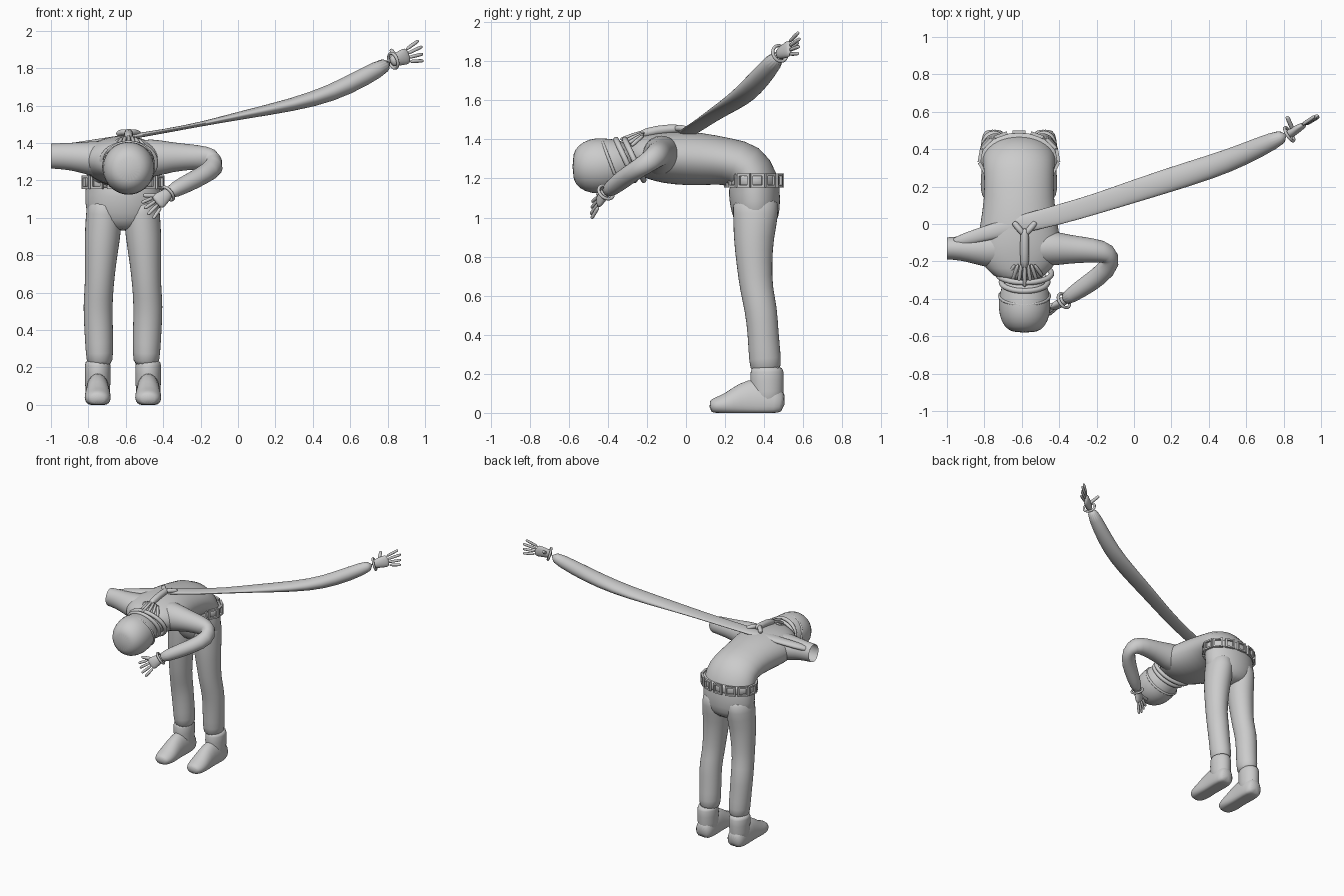
import bpy, bmesh, math
from mathutils import Vector, Matrix

default_cube = bpy.data.objects.get("Cube")
if default_cube:
    bpy.data.objects.remove(default_cube, do_unlink=True)

grey = bpy.data.materials.new("plain_grey")
grey.use_nodes = True
grey.diffuse_color = (0.6, 0.6, 0.6, 1)
grey.node_tree.nodes["Principled BSDF"].inputs["Base Color"].default_value = (0.6, 0.6, 0.6, 1)

X, Y, Z = Vector((1, 0, 0)), Vector((0, 1, 0)), Vector((0, 0, 1))
MID = -0.615     # centre line of the body
HEAD = -0.585    # centre line of the head


def finish(name, bm, levels=1):
    """Turn a bmesh into a smooth shaded object."""
    bmesh.ops.recalc_face_normals(bm, faces=bm.faces)
    mesh = bpy.data.meshes.new(name)
    bm.to_mesh(mesh)
    bm.free()
    mesh.materials.append(grey)
    mesh.polygons.foreach_set("use_smooth", [levels > 0] * len(mesh.polygons))
    obj = bpy.data.objects.new(name, mesh)
    bpy.context.collection.objects.link(obj)
    if levels:
        obj.modifiers.new("smooth", "SUBSURF").levels = levels
        obj.modifiers["smooth"].render_levels = levels
    return obj


def loft(name, rings, side, sides=16, cap_start=True, cap_end=True, floor=None):
    """Skin elliptical rings (x, y, z, half width along side, half depth)."""
    bm = bmesh.new()
    points = [Vector(r[:3]) for r in rings]
    loops = []
    for i, ring in enumerate(rings):
        tangent = (points[min(i + 1, len(points) - 1)] - points[max(i - 1, 0)]).normalized()
        u = (side - tangent * side.dot(tangent)).normalized()
        v = tangent.cross(u)
        loop = []
        for k in range(sides):
            a = math.tau * k / sides
            p = points[i] + u * ring[3] * math.cos(a) + v * ring[4] * math.sin(a)
            if floor is not None:
                p.z = max(p.z, floor)
            loop.append(bm.verts.new(p))
        loops.append(loop)
    for low, high in zip(loops, loops[1:]):
        for k in range(sides):
            j = (k + 1) % sides
            bm.faces.new((low[k], low[j], high[j], high[k]))
    if cap_start:
        bm.faces.new(loops[0])
    if cap_end:
        bm.faces.new(loops[-1])
    return finish(name, bm)


def tube(name, points, radius, sides=8):
    """Round rod with one radius, tapering slightly at the tip."""
    path = [Vector(p) for p in points]
    rings = [(*p, radius, radius) for p in path]
    rings.append((*(path[-1] + (path[-1] - path[-2]) * 0.15), radius * 0.6, radius * 0.6))
    direction = path[-1] - path[0]
    return loft(name, rings, Z if abs(direction.normalized().z) < 0.8 else X, sides)


def ring_band(name, centre, normal, rx, ry, thick, major=32, minor=8, turn=0.0, levels=1):
    """Torus around a normal; four major segments make a square frame."""
    side = X if abs(normal.normalized().x) < 0.6 else Y
    n = normal.normalized()
    u = (side - n * side.dot(n)).normalized()
    v = n.cross(u)
    bm = bmesh.new()
    grid = []
    for i in range(major):
        a = math.tau * i / major + turn
        spoke = u * rx * math.cos(a) + v * ry * math.sin(a)
        out = spoke.normalized()
        grid.append([bm.verts.new(Vector(centre) + spoke
                     + (out * math.cos(b) + n * math.sin(b)) * thick)
                     for b in (math.tau * (k + 0.5) / minor for k in range(minor))])
    for i in range(major):
        for k in range(minor):
            a, b, j = grid[i], grid[(i + 1) % major], (k + 1) % minor
            bm.faces.new((a[k], a[j], b[j], b[k]))
    return finish(name, bm, levels)


def hand(name, wrist, tip, spread, thumb):
    """Palm, four spread fingers, thumb and cuff."""
    wrist, tip, thumb = Vector(wrist), Vector(tip), Vector(thumb)
    length = (tip - wrist).length
    d = (tip - wrist).normalized()
    s = (spread - d * spread.dot(d)).normalized()
    palm = [(*(wrist + d * length * t), w, h) for t, w, h in
            ((-0.1, 0.032, 0.026), (0.15, 0.036, 0.024), (0.38, 0.047, 0.02), (0.55, 0.042, 0.014))]
    loft(name + "_palm", palm, s, 12)
    for k in range(4):
        f = k - 1.5
        base = wrist + d * length * 0.5 + s * f * 0.022
        reach = length * (0.5 - 0.05 * abs(f - 0.5))
        end = base + (d + s * f * 0.17) * reach
        tube(f"{name}_finger_{k + 1}", [base, (base + end) / 2, end], 0.0105)
    root = wrist + d * length * 0.15
    tube(name + "_thumb", [root, root.lerp(thumb, 0.5), thumb], 0.013)
    ring_band(name + "_cuff", wrist, d, 0.042, 0.042, 0.009)


# legs and boots
for label, m in (("right", -1), ("left", 1)):
    leg = [(0.125, 0.41, 0.2, 0.068, 0.078), (0.125, 0.405, 0.27, 0.075, 0.085),
           (0.13, 0.395, 0.4, 0.078, 0.08), (0.135, 0.385, 0.53, 0.08, 0.085),
           (0.127, 0.36, 0.63, 0.078, 0.085), (0.12, 0.35, 0.76, 0.085, 0.093),
           (0.11, 0.345, 0.9, 0.098, 0.105), (0.1, 0.36, 1.02, 0.1, 0.12),
           (0.1, 0.35, 1.12, 0.09, 0.12)]
    loft(label + "_leg", [(MID + m * r[0], *r[1:]) for r in leg], X)
    x = MID + m * 0.135
    loft(label + "_boot_shaft", [(x, 0.42, 0.03, 0.068, 0.08), (x, 0.415, 0.1, 0.068, 0.085),
                                 (x, 0.415, 0.23, 0.074, 0.09), (x, 0.415, 0.235, 0.06, 0.07)], X)
    foot = [(0.505, 0.04, 0.05, 0.05), (0.46, 0.05, 0.07, 0.1), (0.36, 0.06, 0.066, 0.125),
            (0.28, 0.055, 0.066, 0.1), (0.21, 0.04, 0.074, 0.06), (0.15, 0.035, 0.066, 0.045),
            (0.12, 0.03, 0.04, 0.03)]
    loft(label + "_boot_foot", [(x, *r) for r in foot], X, floor=0)

# hips and bent torso
trunk = [(0.365, 0.93, 0.1, 0.07), (0.362, 0.99, 0.19, 0.118), (0.352, 1.08, 0.207, 0.132),
         (0.348, 1.19, 0.2, 0.135), (0.31, 1.265, 0.19, 0.135), (0.2, 1.29, 0.185, 0.12),
         (0.07, 1.3, 0.195, 0.138), (-0.06, 1.305, 0.22, 0.138), (-0.16, 1.31, 0.23, 0.125),
         (-0.24, 1.315, 0.18, 0.1), (-0.31, 1.31, 0.1, 0.085)]
loft("torso", [(MID, *r) for r in trunk], X, 24)

# belt with square frames
loft("belt_band", [(MID, 0.348, z, 0.207, 0.141) for z in (1.16, 1.165, 1.215, 1.22)], X, 32)
COUNT = 13
for k in range(COUNT):
    a = math.tau * (k + 0.5) / COUNT - math.pi / 2
    outward = Vector((math.cos(a) / 0.205, math.sin(a) / 0.14, 0))
    spot = (MID + 0.208 * math.cos(a), 0.348 + 0.144 * math.sin(a), 1.19)
    ring_band(f"belt_frame_{k + 1}", spot, outward, 0.042, 0.042, 0.012,
              4, 4, math.pi / 4, 0)

# head, hood rim and collar
skull = [(-0.27, 1.32, 0.09, 0.085), (-0.33, 1.29, 0.125, 0.12), (-0.41, 1.265, 0.143, 0.147),
         (-0.49, 1.262, 0.138, 0.143), (-0.55, 1.26, 0.11, 0.113), (-0.582, 1.26, 0.065, 0.065)]
loft("head", [(HEAD, *r) for r in skull], X, 20)
ring_band("hood_rim", (HEAD, -0.385, 1.275), Vector((0, -0.93, -0.36)), 0.134, 0.132, 0.009)
for k in range(2):
    ring_band(f"collar_{k + 1}", (HEAD, -0.31 + k * 0.045, 1.295), Vector((0, -0.9, -0.42)),
              0.125 + k * 0.02, 0.115, 0.016)

# strap with forked end and fan of teeth on the upper back
tube("back_strap", [(HEAD, -0.25, 1.42), (HEAD, -0.15, 1.45), (HEAD, -0.04, 1.455)], 0.026)
for m in (-1, 1):
    tube("strap_fork_" + ("left" if m > 0 else "right"),
         [(HEAD, -0.06, 1.455), (HEAD + m * 0.03, -0.025, 1.46), (HEAD + m * 0.055, 0.005, 1.45)], 0.018)
for k in range(7):
    f = k - 3
    tube(f"collar_tooth_{k + 1}",
         [(HEAD + f * 0.016, -0.2 - abs(f) * 0.004, 1.445 - abs(f) * 0.006),
          (HEAD + f * 0.03, -0.32 + abs(f) * 0.016, 1.405 - abs(f) * 0.01)], 0.012)

# left arm bent towards the head
loft("left_arm", [(-0.58, -0.12, 1.31, 0.1, 0.1), (-0.46, -0.13, 1.32, 0.11, 0.1),
                  (-0.35, -0.135, 1.325, 0.078, 0.078), (-0.22, -0.14, 1.325, 0.068, 0.066),
                  (-0.135, -0.155, 1.315, 0.062, 0.062), (-0.115, -0.205, 1.275, 0.055, 0.06),
                  (-0.19, -0.285, 1.225, 0.05, 0.055), (-0.29, -0.35, 1.175, 0.048, 0.048),
                  (-0.385, -0.415, 1.125, 0.037, 0.037)], Vector((0.5, 0.2, 1)))
hand("left_hand", (-0.375, -0.41, 1.13), (-0.49, -0.485, 1.035),
     Vector((0.63, 0, -0.77)), (-0.5, -0.45, 1.12))

# right upper arm, open at its outer end
loft("right_upper_arm", [(-0.64, -0.12, 1.31, 0.1, 0.1), (-0.76, -0.13, 1.315, 0.115, 0.1),
                         (-0.85, -0.135, 1.325, 0.08, 0.08), (-0.93, -0.13, 1.33, 0.065, 0.072),
                         (-1.0, -0.13, 1.33, 0.06, 0.068)], Y, cap_end=False)

# long stretched right forearm
loft("right_long_forearm", [(-0.995, -0.11, 1.36, 0.03, 0.025), (-0.8, -0.05, 1.395, 0.04, 0.02),
                            (-0.6, 0.0, 1.43, 0.05, 0.015), (-0.4, 0.05, 1.462, 0.055, 0.011),
                            (-0.2, 0.108, 1.5, 0.055, 0.012), (0, 0.175, 1.545, 0.062, 0.022),
                            (0.3, 0.27, 1.605, 0.067, 0.036), (0.5, 0.335, 1.665, 0.063, 0.047),
                            (0.67, 0.41, 1.75, 0.055, 0.051), (0.82, 0.48, 1.835, 0.04, 0.042)], Y)
hand("right_hand", (0.83, 0.48, 1.84), (0.985, 0.58, 1.895),
     Vector((-0.25, 0, 1)), (0.82, 0.57, 1.895))
